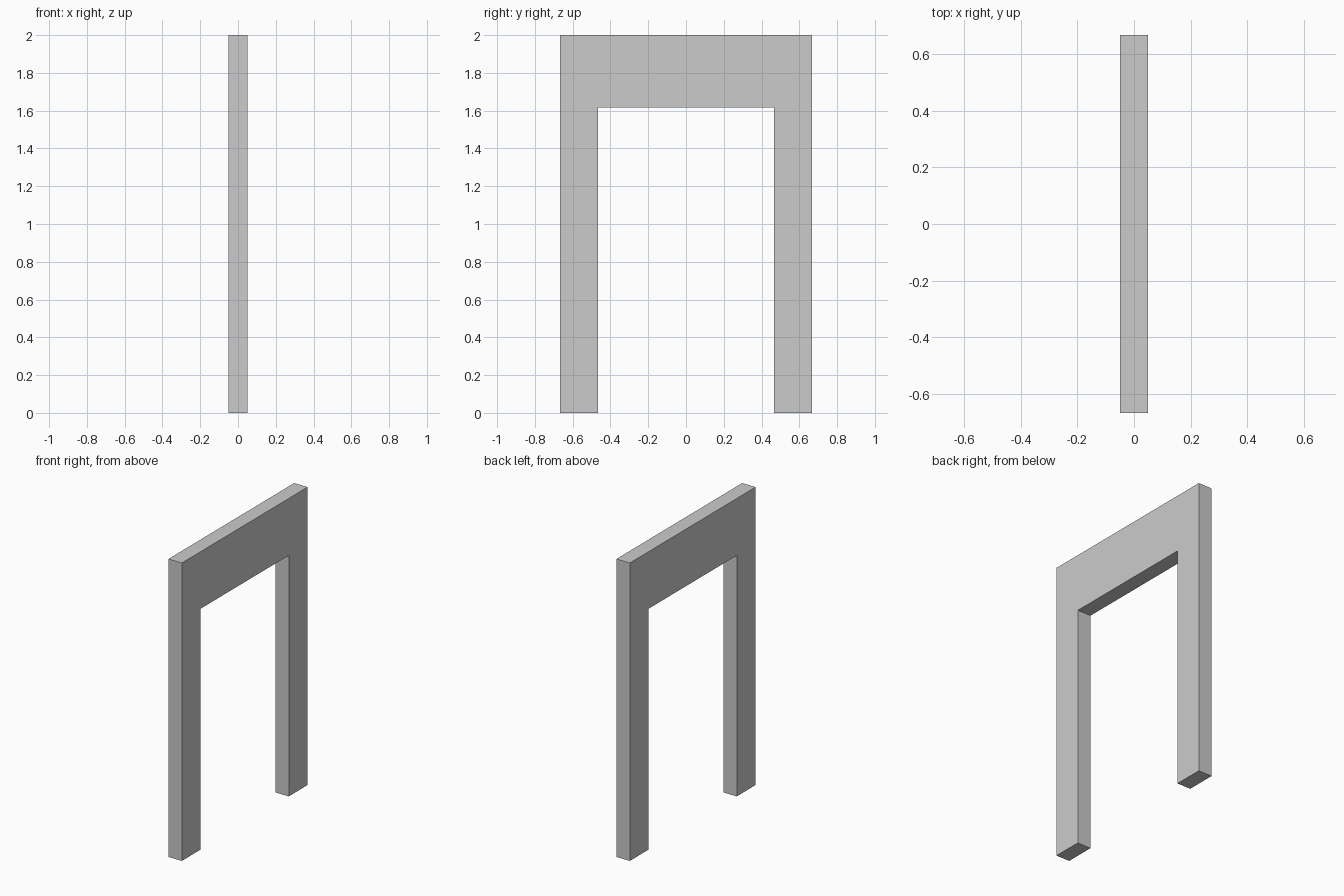
import bpy
import bmesh

cube = bpy.data.objects.get("Cube")
if cube:
    bpy.data.objects.remove(cube, do_unlink=True)

HALF_WIDTH, INNER, HEIGHT, OPENING, DEPTH = 0.667, 0.467, 2.0, 1.617, 0.1

# Plain grey finish
grey = bpy.data.materials.new("light grey")
grey.use_nodes = True
colour = (0.6, 0.6, 0.6, 1)
grey.diffuse_color = colour
grey.node_tree.nodes["Principled BSDF"].inputs["Base Color"].default_value = colour

# Doorway outline: one half, mirrored across the middle
half = [(INNER, OPENING), (INNER, 0), (HALF_WIDTH, 0), (HALF_WIDTH, HEIGHT)]
outline = half + [(-y, z) for y, z in reversed(half)]

# Extrude the outline through the frame's thickness
bm = bmesh.new()
face = bm.faces.new([bm.verts.new((-DEPTH / 2, y, z)) for y, z in outline])
extruded = bmesh.ops.extrude_face_region(bm, geom=[face], use_keep_orig=True)
moved = [v for v in extruded["geom"] if isinstance(v, bmesh.types.BMVert)]
bmesh.ops.translate(bm, verts=moved, vec=(DEPTH, 0, 0))
bmesh.ops.recalc_face_normals(bm, faces=bm.faces)

mesh = bpy.data.meshes.new("door_frame")
bm.to_mesh(mesh)
bm.free()
mesh.materials.append(grey)
frame = bpy.data.objects.new("door_frame", mesh)
bpy.context.collection.objects.link(frame)
